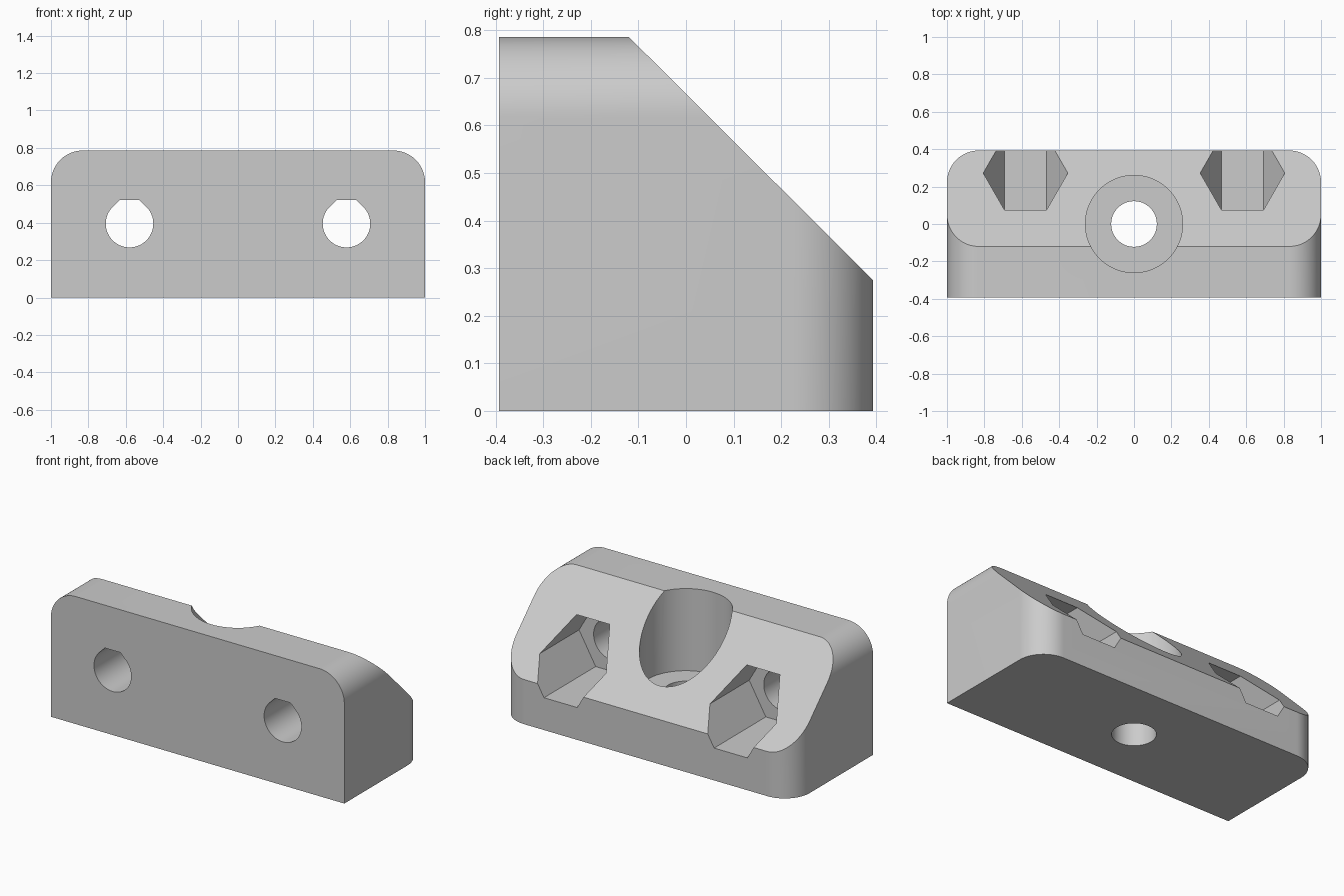
import bpy
import bmesh
from math import sin, cos, radians, sqrt

if "Cube" in bpy.data.objects:
    bpy.data.objects.remove(bpy.data.objects["Cube"])

HALF_L, HALF_D, HEIGHT = 1.0, 0.393, 0.786
CORNER = 0.17                      # rounded corner radius
BOLT_X, BOLT_Z = 0.58, 0.395       # side bolt holes
BOLT_R, NUT_R, NUT_FLOOR = 0.127, 0.226, -0.11
BORE_R, SCREW_R, BORE_FLOOR = 0.26, 0.122, 0.28


def arc(cx, cy, r, start, end, steps):
    angles = [radians(start + (end - start) * i / steps) for i in range(steps + 1)]
    return [(cx + r * cos(a), cy + r * sin(a)) for a in angles]


def prism(name, points, axis, lo, hi):
    """Extrude a 2D outline along an axis from lo to hi."""
    place = {"X": lambda u, v, t: (t, u, v),
             "Y": lambda u, v, t: (u, t, v),
             "Z": lambda u, v, t: (u, v, t)}[axis]
    bm = bmesh.new()
    rings = [[bm.verts.new(place(u, v, t)) for u, v in points] for t in (lo, hi)]
    bm.faces.new(rings[0])
    bm.faces.new(rings[1])
    for i in range(len(points)):
        j = (i + 1) % len(points)
        bm.faces.new((rings[0][i], rings[0][j], rings[1][j], rings[1][i]))
    bmesh.ops.recalc_face_normals(bm, faces=bm.faces)
    mesh = bpy.data.meshes.new(name)
    bm.to_mesh(mesh)
    bm.free()
    obj = bpy.data.objects.new(name, mesh)
    bpy.context.collection.objects.link(obj)
    return obj


def combine(target, tool, operation):
    mod = target.modifiers.new(tool.name, "BOOLEAN")
    mod.operation, mod.object, mod.solver = operation, tool, "EXACT"
    bpy.context.view_layer.objects.active = target
    bpy.ops.object.modifier_apply(modifier=mod.name)
    bpy.data.objects.remove(tool)


def rounded_top(half_w, bottom, top):
    """Outline with square lower corners and rounded upper corners."""
    x, y = half_w - CORNER, top - CORNER
    return ([(-half_w, bottom), (half_w, bottom)]
            + arc(x, y, CORNER, 0, 90, 20) + arc(-x, y, CORNER, 90, 180, 20))


# Block: rounded front outline, rounded plan and sloped side outline
block = prism("mounting_block", rounded_top(HALF_L, 0, HEIGHT), "Y", -HALF_D, 1)
combine(block, prism("plan", rounded_top(HALF_L, -1, HALF_D), "Z", -1, 2), "INTERSECT")
slope = [(-0.12, HEIGHT), (HALF_D, 0.275), (1.393, -0.725), (1.393, 1.786), (-1.12, 1.786)]
combine(block, prism("slope", slope, "X", -2, 2), "DIFFERENCE")

# Central counterbored screw hole
for name, r, floor in (("counterbore", BORE_R, BORE_FLOOR), ("screw_hole", SCREW_R, -1)):
    circle = arc(0, 0, r, 0, 360, 64)[:-1]
    combine(block, prism(name, circle, "Z", floor, 2), "DIFFERENCE")

# Side bolt holes with a truncated teardrop top, and hexagonal nut pockets
tip = BOLT_R * (sqrt(2) - 1)
for side in (-1, 1):
    x = side * BOLT_X
    hexagon = arc(x, BOLT_Z, NUT_R, 0, 360, 6)[:-1]
    combine(block, prism("nut_pocket", hexagon, "Y", NUT_FLOOR, 2), "DIFFERENCE")
    teardrop = arc(x, BOLT_Z, BOLT_R, 135, 405, 48)
    teardrop += [(x + tip, BOLT_Z + BOLT_R), (x - tip, BOLT_Z + BOLT_R)]
    combine(block, prism("bolt_hole", teardrop, "Y", -2, 0), "DIFFERENCE")

# Plain light grey material
grey = bpy.data.materials.new("light_grey")
grey.use_nodes = True
colour = (0.6, 0.6, 0.6, 1)
grey.diffuse_color = colour
grey.node_tree.nodes["Principled BSDF"].inputs["Base Color"].default_value = colour
block.data.materials.clear()
block.data.materials.append(grey)
for face in block.data.polygons:
    face.material_index = 0

# Smooth curved walls, crisp edges
bpy.ops.object.select_all(action="DESELECT")
block.select_set(True)
bpy.context.view_layer.objects.active = block
bpy.ops.object.shade_smooth_by_angle(angle=radians(20))
